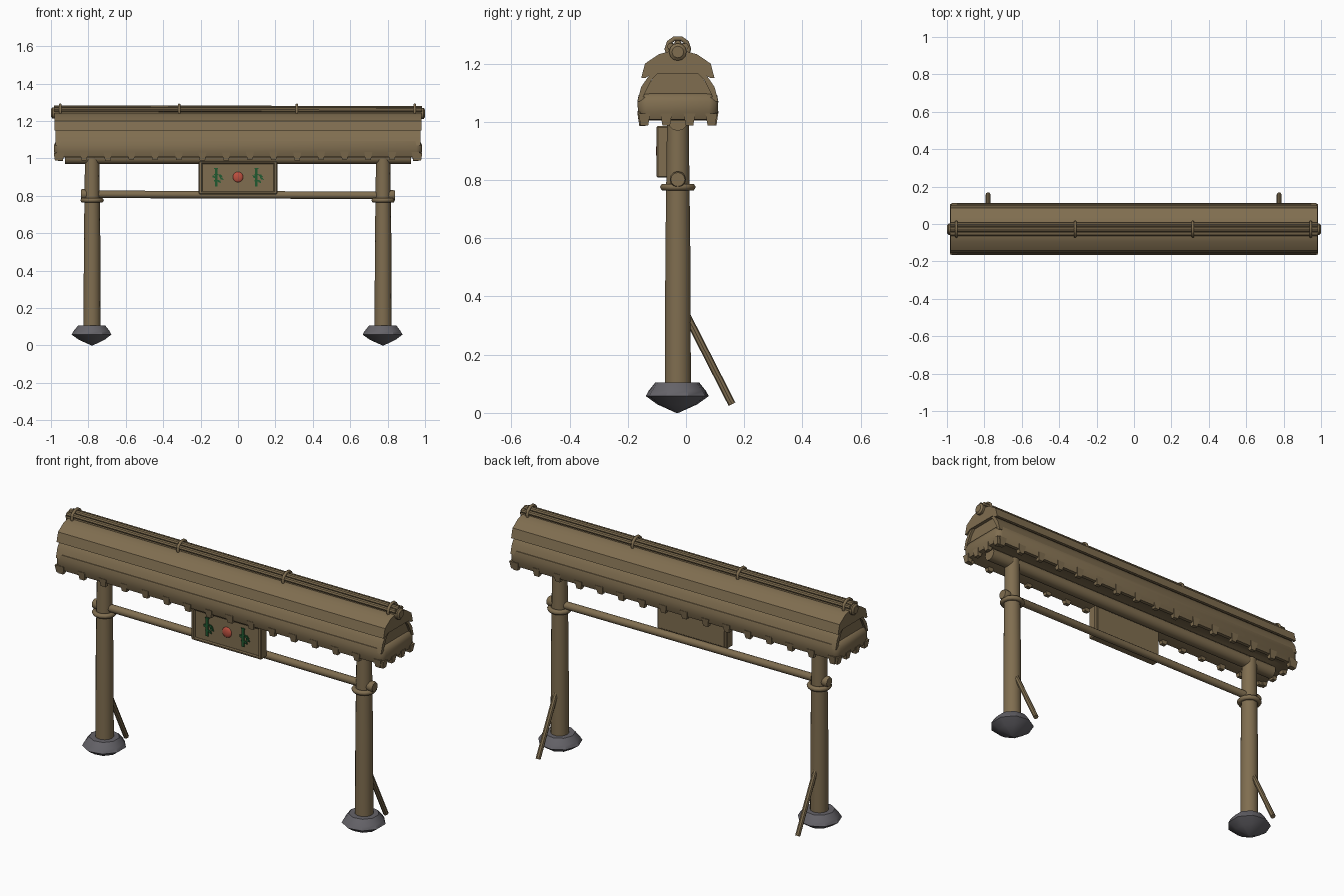
import bpy, bmesh, math, random
from mathutils import Vector

if "Cube" in bpy.data.objects:
    bpy.data.objects.remove(bpy.data.objects["Cube"])

random.seed(4)
CY = -0.028  # centre line of the gate in y


def material(name, rgb):
    m = bpy.data.materials.new(name)
    m.diffuse_color = (*rgb, 1)
    m.use_nodes = True
    m.node_tree.nodes["Principled BSDF"].inputs["Base Color"].default_value = m.diffuse_color
    return m


WOOD = material("brown wood", (0.215, 0.155, 0.08))
STONE = material("grey stone", (0.13, 0.125, 0.14))
GREEN = material("leaf green", (0.015, 0.10, 0.03))
RED = material("sun red", (0.50, 0.08, 0.05))


def finish(name, bm, mat, angle=35):
    bmesh.ops.recalc_face_normals(bm, faces=bm.faces)
    me = bpy.data.meshes.new(name)
    bm.to_mesh(me)
    bm.free()
    me.materials.append(mat)
    ob = bpy.data.objects.new(name, me)
    bpy.context.collection.objects.link(ob)
    bpy.ops.object.select_all(action='DESELECT')
    ob.select_set(True)
    bpy.context.view_layer.objects.active = ob
    bpy.ops.object.shade_smooth_by_angle(angle=math.radians(angle))
    return ob


def loft(name, rings, mat, angle=35):
    """Skin a list of equal-length closed rings and cap both ends."""
    bm = bmesh.new()
    vs = [[bm.verts.new(p) for p in r] for r in rings]
    n = len(rings[0])
    for a, b in zip(vs, vs[1:]):
        for i in range(n):
            bm.faces.new((a[i], a[(i + 1) % n], b[(i + 1) % n], b[i]))
    bm.faces.new(vs[0])
    bm.faces.new(vs[-1])
    return finish(name, bm, mat, angle)


def pole(name, a, b, stations, mat=WOOD, sides=12):
    """Round pole from a to b; stations are (fraction, radius)."""
    a, b = Vector(a), Vector(b)
    q = (b - a).to_track_quat('Z', 'Y')
    rings = []
    for t, r in stations:
        rings.append([a.lerp(b, t) + q @ Vector((r * math.cos(k), r * math.sin(k), 0))
                      for k in (2 * math.pi * i / sides for i in range(sides))])
    return loft(name, rings, mat)


def prism(name, profile, hx, mat=WOOD, angle=25):
    """Extrude a (y offset, z) half profile, mirrored, along x."""
    full = profile + [(-y, z) for y, z in reversed(profile)]
    return loft(name, [[(x, CY + y, z) for y, z in full] for x in (-hx, hx)], mat, angle)


def box(name, c, s, mat=WOOD, taper=1.0, bevel=0.0):
    """Box of size s at c; taper scales the lower end."""
    bm = bmesh.new()
    bmesh.ops.create_cube(bm, size=1)
    for v in bm.verts:
        k = taper if v.co.z < 0 else 1
        v.co = Vector((v.co.x * s[0] * k, v.co.y * s[1] * k, v.co.z * s[2])) + Vector(c)
    if bevel:
        bmesh.ops.bevel(bm, geom=bm.edges[:], offset=bevel, segments=1, affect='EDGES')
    return finish(name, bm, mat)


def torus(name, c, axis, major, minor, sides=14):
    bm = bmesh.new()
    rings = []
    for i in range(sides):
        a = 2 * math.pi * i / sides
        ring = []
        for j in range(6):
            b = 2 * math.pi * j / 6
            r, h = major + minor * math.cos(b), minor * math.sin(b)
            u, w = r * math.cos(a), r * math.sin(a)
            p = (u, w, h) if axis == 'z' else (h, u, w)
            ring.append(bm.verts.new(Vector(c) + Vector(p)))
        rings.append(ring)
    for i in range(sides):
        a, b = rings[i], rings[(i + 1) % sides]
        for j in range(6):
            bm.faces.new((a[j], a[(j + 1) % 6], b[(j + 1) % 6], b[j]))
    return finish(name, bm, WOOD, 65)


# posts with stone feet, collars and rear braces
for side, x in (("left", -0.78), ("right", 0.776)):
    pole(side + "_post", (x, CY, 0.08), (x, CY, 1.02), [(0, 0.046), (0.5, 0.044), (1, 0.038)], sides=14)
    pole(side + "_stone_foot", (x, CY - 0.002, 0), (x, CY - 0.002, 0.105),
         [(0, 0.004), (0.28, 0.07), (0.55, 0.11), (0.72, 0.1), (1, 0.076)], STONE, 9)
    torus(side + "_collar", (x, CY, 0.776), 'z', 0.05, 0.013)
    pole(side + "_brace", (x, 0.005, 0.33), (x, 0.158, 0.03), [(0, 0.013), (1, 0.013)], sides=8)

# lower and upper cross beams
pole("lower_beam", (-0.84, CY, 0.808), (0.84, CY, 0.802),
     [(0, 0.024), (0.006, 0.028), (0.02, 0.027), (0.035, 0.02), (0.965, 0.02),
      (0.98, 0.027), (0.994, 0.028), (1, 0.024)])
pole("upper_beam", (-0.925, CY, 1.003), (0.925, CY, 1.003), [(0, 0.034), (1, 0.034)])

# roof: rounded eave skirt with a recessed underside
def rounded_rect(hx, hy, z, r=0.03):
    pts = []
    for q, (sx, sy) in enumerate(((1, 1), (-1, 1), (-1, -1), (1, -1))):
        for k in range(3):
            a = math.pi / 2 * (q + k / 2)
            pts.append((sx * (hx - r) + r * math.cos(a), CY + sy * (hy - r) + r * math.sin(a), z))
    return pts


loft("eave_skirt", [rounded_rect(*s) for s in (
    (0.90, 0.08, 1.035), (0.95, 0.115, 1.005), (0.975, 0.13, 1.008), (0.984, 0.137, 1.035),
    (0.984, 0.139, 1.07), (0.974, 0.135, 1.092), (0.955, 0.12, 1.10))], WOOD, 45)

# gable body, lower thatch layer and overhanging upper thatch layer
prism("gable_body", [(0.125, 1.07), (0.122, 1.095), (0.085, 1.15), (0.035, 1.235)], 0.962)
prism("lower_thatch", [(0.139, 1.07), (0.126, 1.12), (0.104, 1.152), (0.03, 1.225),
                       (0.025, 1.21), (0.09, 1.145), (0.12, 1.085)][::-1], 0.975)
prism("upper_thatch", [(0.085, 1.165), (0.113, 1.15), (0.126, 1.15), (0.113, 1.20),
                       (0.066, 1.232), (0.03, 1.242)], 0.98)

# ridge poles and their binding rings
pole("ridge_pole", (-1.0, CY, 1.243), (1.0, CY, 1.240),
     [(0, 0.02), (0.004, 0.03), (0.02, 0.03), (0.03, 0.025), (0.97, 0.025), (0.98, 0.03), (0.996, 0.03), (1, 0.02)])
for n, (dy, z) in enumerate(((-0.025, 1.262), (0, 1.271), (0.025, 1.262))):
    pole("ridge_cane_%d" % n, (-0.985, CY + dy, z), (0.985, CY + dy, z - 0.003), [(0, 0.012), (1, 0.012)], sides=8)
for n, x in enumerate((-0.95, -0.315, 0.315, 0.945)):
    torus("ridge_binding_%d" % n, (x, CY, 1.25), 'x', 0.038, 0.008, 10)

# pegs hanging under the eaves, along both long sides and the ends
for i in range(16):
    x = -0.95 + i * 1.9 / 15
    for s in (-1, 1):
        dz = random.uniform(-0.004, 0.004)
        box("eave_peg", (x, CY + s * 0.122, 1.012 + dz), (0.044, 0.034, 0.044), taper=0.62)
for sx in (-1, 1):
    for dy in (-0.115, -0.04, 0.04, 0.115):
        box("end_peg", (sx * 0.968, CY + dy, 1.008), (0.034, 0.04, 0.04), taper=0.65)

# sign board with raised frame
ZS = 0.897
box("sign_board", (0, -0.072, ZS), (0.40, 0.044, 0.17), bevel=0.006)
for s in (-1, 1):
    box("sign_frame_rail", (0, -0.077, ZS + s * 0.081), (0.42, 0.05, 0.016), bevel=0.005)
    box("sign_frame_stile", (s * 0.200, -0.077, ZS), (0.02, 0.05, 0.178), bevel=0.005)

# red sun
bm = bmesh.new()
bmesh.ops.create_uvsphere(bm, u_segments=16, v_segments=10, radius=0.028)
for v in bm.verts:
    v.co = Vector((v.co.x, v.co.y * 0.35 - 0.094, v.co.z + 0.9))
finish("sun_disc", bm, RED, 60)


# bamboo stalks and leaves
def plate(name, pts, mat):
    loft(name, [[(x, y, z) for x, z in pts] for y in (-0.1, -0.092)], mat)


for x in (-0.117, 0.098):
    for k in range(3):
        z0 = 0.85 + k * 0.033
        plate("bamboo_segment", [(x - 0.007, z0), (x + 0.007, z0), (x + 0.007, z0 + 0.029), (x - 0.007, z0 + 0.029)], GREEN)
        plate("bamboo_knot", [(x - 0.011, z0 + 0.027), (x + 0.011, z0 + 0.027), (x + 0.011, z0 + 0.033),
                              (x - 0.011, z0 + 0.033)], GREEN)
    for ax, az, bx, bz in ((0.008, 0.915, 0.036, 0.90), (0.018, 0.90, 0.04, 0.885),
                           (0.008, 0.885, 0.026, 0.868), (-0.006, 0.895, -0.02, 0.91)):
        a, b = Vector((x + ax, az)), Vector((x + bx, bz))
        m, d = (a + b) / 2, (b - a).normalized() * 0.007
        plate("bamboo_leaf", [a, (m.x - d.y, m.y + d.x), b, (m.x + d.y, m.y - d.x)], GREEN)
